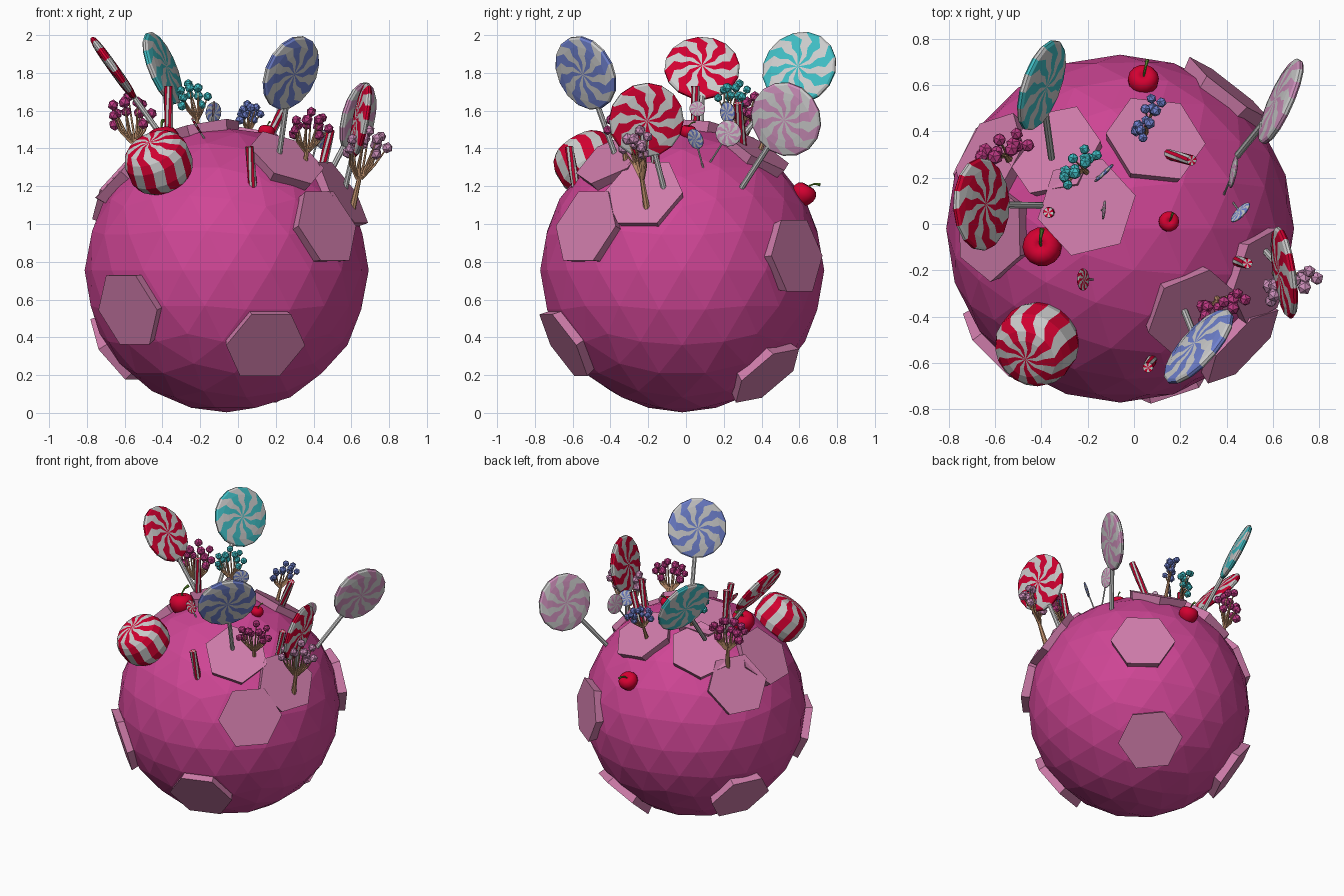
import bpy, bmesh, math
from mathutils import Vector as V, Matrix

if "Cube" in bpy.data.objects:
    bpy.data.objects.remove(bpy.data.objects["Cube"])

def material(name, rgb):
    m = bpy.data.materials.new(name)
    m.diffuse_color = (*rgb, 1)
    m.use_nodes = True
    m.node_tree.nodes["Principled BSDF"].inputs["Base Color"].default_value = m.diffuse_color
    return m

BASE = material("ground_pink", (0.62, 0.06, 0.30))
PLATE = material("plate_pink", (0.62, 0.20, 0.40))
WHITE = material("white", (0.8, 0.8, 0.8))
RED = material("red", (0.65, 0.0, 0.03))
BLUE = material("blue", (0.16, 0.22, 0.62))
TEAL = material("teal", (0.05, 0.5, 0.54))
PINK = material("soft_pink", (0.62, 0.28, 0.5))
MAGENTA = material("magenta", (0.5, 0.04, 0.22))
BARK = material("bark", (0.52, 0.28, 0.15))
GREEN = material("green", (0.12, 0.3, 0.03))

C, R = V((-0.06, -0.02, 0.755)), 0.752

def finish(name, bm, mats, smooth=False):
    bmesh.ops.recalc_face_normals(bm, faces=bm.faces)
    me = bpy.data.meshes.new(name)
    bm.to_mesh(me)
    bm.free()
    for m in mats:
        me.materials.append(m)
    if smooth:
        me.shade_smooth()
    ob = bpy.data.objects.new(name, me)
    bpy.context.collection.objects.link(ob)
    return ob

def frame(pos, z, xhint):
    """Matrix at pos with local z along z and local x near xhint."""
    z = V(z).normalized()
    y = z.cross(V(xhint)).normalized()
    x = y.cross(z)
    return Matrix.Translation(V(pos)) @ Matrix((x, y, z)).transposed().to_4x4()

def lathe(bm, prof, n, M, mat=lambda i: 0):
    """Revolve (radius, height, twist) points; radius 0 closes to a pole."""
    rings = []
    for r, h, t in prof:
        if r == 0:
            rings.append([bm.verts.new(M @ V((0, 0, h)))] * n)
        else:
            rings.append([bm.verts.new(M @ V((r * math.cos(a), r * math.sin(a), h)))
                          for a in (2 * math.pi * i / n + t for i in range(n))])
    for a, b in zip(rings, rings[1:]):
        for i in range(n):
            j = (i + 1) % n
            f = bm.faces.new(list(dict.fromkeys((a[i], a[j], b[j], b[i]))))
            f.material_index = mat(i)

def tube(bm, pts, radii, n=8, mat=0):
    """Closed tube along a path."""
    pts, rings = [V(p) for p in pts], []
    for k, p in enumerate(pts):
        d = pts[min(k + 1, len(pts) - 1)] - pts[max(k - 1, 0)]
        M = frame(p, d, (1, 0.2, 0.1))
        rings.append([bm.verts.new(M @ V((radii[k] * math.cos(2 * math.pi * i / n),
                      radii[k] * math.sin(2 * math.pi * i / n), 0))) for i in range(n)])
    faces = [bm.faces.new((a[i], a[(i + 1) % n], b[(i + 1) % n], b[i]))
             for a, b in zip(rings, rings[1:]) for i in range(n)]
    faces += [bm.faces.new(rings[0]), bm.faces.new(rings[-1])]
    for f in faces:
        f.material_index = mat

# planet
bm = bmesh.new()
bmesh.ops.create_icosphere(bm, subdivisions=3, radius=R, matrix=Matrix.Translation(C))
finish("planet", bm, [BASE])

# hexagonal ground plates: direction from the planet centre, turn in degrees
plates = [((-.51, -.51, -.205), 0), ((.2, -.61, -.385), 0), ((.46, .59, .075), 0),
          ((.27, .44, -.545), 10), ((-.56, .28, -.405), 0),
          ((.5, -.48, .22), 0), ((.6, -.2, .4), 0), ((.31, -.36, .58), 10),
          ((-.14, .09, .73), 12), ((.15, .38, .63), 0), ((-.28, .33, .61), 0),
          ((-.555, .30, .42), 0), ((-.55, -.01, .51), 0)]
for k, (d, turn) in enumerate(plates):
    d = V(d).normalized()
    hint = (1, 0, 0) if d.z > .7 else V((0, 0, 1)).cross(d)
    M = frame(C, d, hint) @ Matrix.Rotation(math.radians(turn), 4, 'Z')
    bm = bmesh.new()
    top = .77 + .002 * (k % 3)
    lathe(bm, [(0, .66, 0), (.19, .66, 0), (.22, top, 0), (0, top, 0)], 6, M)
    finish(f"ground_plate_{k}", bm, [PLATE])

# lollipops: disc centre, stick foot, facing hint, radius, colour
lollies = [((.28, -.53, 1.80), (.22, -.38, 1.38), (.63, -.63, 0), .205, BLUE),
           ((-.40, .60, 1.825), (-.36, .31, 1.48), (.75, -.5, 0), .205, TEAL),
           ((.635, .53, 1.555), (.45, .30, 1.2), (.95, -.25, 0), .2, PINK),
           ((.65, -.21, 1.55), (.57, -.12, 1.2), (1, .1, 0), .2, RED),
           ((-.66, .085, 1.825), (-.40, .08, 1.46), (.8, 0, 0), .2, RED),
           ((.43, .225, 1.48), (.39, .13, 1.33), (1, -.1, 0), .07, PINK),
           ((.46, .05, 1.45), (.43, .09, 1.3), (.7, -.7, 0), .056, BLUE),
           ((-.13, .22, 1.59), (-.16, .2, 1.5), (.7, -.7, 0), .056, BLUE),
           ((-.13, .06, 1.61), (-.14, .06, 1.5), (1, -.1, 0), .042, PINK),
           ((-.22, -.24, 1.52), (-.17, -.24, 1.44), (1, 0, 0), .048, RED)]
for k, (c, foot, face, r, col) in enumerate(lollies):
    c, foot, face = V(c), V(foot), V(face)
    axis = (c - foot).normalized()
    normal = face - axis * face.dot(axis)
    M = frame(c, normal, axis)
    half = [(.35, .13, .0), (.55, .125, .24), (.75, .11, .2), (.95, .075, .5), (1, .03, .5)]
    prof = [(0, -.13 * r, 0)] + [(a * r, -h * r, t) for a, h, t in half]
    prof += [(a * r, h * r, t) for a, h, t in reversed(half)] + [(0, .13 * r, 0)]
    bm = bmesh.new()
    lathe(bm, prof, 16, M, lambda i: i % 2)
    finish(f"lollipop_disc_{k}", bm, [WHITE, col])
    bm = bmesh.new()
    sr = .015 if r > .1 else .005
    tube(bm, [foot - axis * .04, c - axis * r * .7], [sr, sr], 8)
    finish(f"lollipop_stick_{k}", bm, [])

# big barrel-shaped mint
M = frame((-.42, -.52, 1.325), (-.36, -.48, .8), (1, 0, 0))
half = [(.05, .135, 0), (.09, .132, .2), (.13, .118, .2), (.158, .09, .42), (.176, .045, .45)]
prof = [(0, -.135, 0)] + [(a, -h, -t + .8) for a, h, t in half]
prof += [(a, h, t) for a, h, t in reversed(half)] + [(0, .135, 0)]
bm = bmesh.new()
lathe(bm, prof, 18, M, lambda i: i % 2)
finish("striped_mint", bm, [WHITE, RED])

# striped candy sticks: foot, tip
canes = [((.08, -.58, 1.18), (.06, -.62, 1.41)), ((-.365, .05, 1.48), (-.37, .05, 1.73)),
         ((.15, .30, 1.42), (.25, .275, 1.64)), ((.44, -.16, 1.26), (.49, -.17, 1.5))]
for k, (a, b) in enumerate(canes):
    d = V(b) - V(a)
    M = frame(a, d, (1, 0, 0))
    h = d.length
    bm = bmesh.new()
    lathe(bm, [(0, -.02, 0), (.023, -.02, 0), (.024, h / 2, .35), (.023, h, .7), (0, h, .7)],
          10, M, lambda i: i % 2)
    finish(f"candy_stick_{k}", bm, [WHITE, RED])

# cherries: centre, axis, radius
cherries = [((-.395, -.10, 1.44), (-.15, .12, .9), .086), ((.15, .01, 1.485), (.15, .1, 1), .045),
            ((.04, .62, 1.155), (.05, .5, .85), .068)]
for k, (c, ax, r) in enumerate(cherries):
    M = frame(c, ax, (1, 0, 0)) @ Matrix.Scale(r, 4)
    bm = bmesh.new()
    lathe(bm, [(0, -.85, 0), (.4, -.8, 0), (.75, -.52, 0), (.97, -.05, 0), (.98, .3, 0),
               (.8, .65, 0), (.5, .8, 0), (.22, .75, 0), (0, .55, 0)], 14, M)
    finish(f"cherry_{k}", bm, [RED], True)
    bm = bmesh.new()
    tube(bm, [M @ V(p) for p in ((0, 0, .5), (.03, .1, .9), (.1, .35, 1.2), (.2, .75, 1.35))],
         [.07 * r, .07 * r, .08 * r, .13 * r], 6)
    finish(f"cherry_stem_{k}", bm, [GREEN])

# candy trees: foot, crown centre, fan direction, half width, half height, colour
blobs = [(-1, -.1), (-.85, .5), (-.6, .1), (-.35, .6), (-.2, .15), (.1, 1), (.35, .6),
         (.5, .1), (.8, .6), (1, .0), (.6, -.5), (-.75, -.5)]
trees = [((-.54, .28, 1.31), (-.57, .32, 1.58), (.9, .4, 0), .11, .10, MAGENTA),
         ((-.20, .22, 1.46), (-.24, .25, 1.67), (.7, .7, 0), .09, .08, TEAL),
         ((.05, .40, 1.41), (.06, .46, 1.58), (.45, .85, 0), .085, .06, BLUE),
         ((.35, -.31, 1.28), (.38, -.35, 1.51), (.9, .45, 0), .10, .08, MAGENTA),
         ((.61, -.21, 1.10), (.68, -.26, 1.41), (.9, .45, 0), .11, .08, PINK)]
for k, (foot, crown, fan, w, h, col) in enumerate(trees):
    foot, crown, fan = V(foot), V(crown), V(fan).normalized()
    up = (crown - foot).normalized()
    side = up.cross(fan).normalized()
    wood, leaf = bmesh.new(), bmesh.new()
    s = w * .1
    tube(wood, [foot - up * .04, foot.lerp(crown, .25), foot.lerp(crown, .55)],
         [s * 1.7, s * 1.3, s], 7)
    for i, (u, v) in enumerate(blobs):
        p = crown + fan * u * w + up * v * h + side * (i % 3 - 1) * w * .25
        fork = foot.lerp(crown, .45) + fan * u * w * .12
        bend = foot.lerp(crown, .68) + fan * u * w * .65
        tube(wood, [fork, bend, p], [s * .8, s * .6, s * .35], 5)
        size = w * (.26 + .05 * (i * 5 % 4) / 3)
        bmesh.ops.create_icosphere(leaf, subdivisions=1, radius=size,
                                   matrix=Matrix.Translation(p) @ Matrix.Rotation(i * 1.3, 4, up))
    finish(f"tree_branches_{k}", wood, [BARK])
    finish(f"tree_leaves_{k}", leaf, [col])
